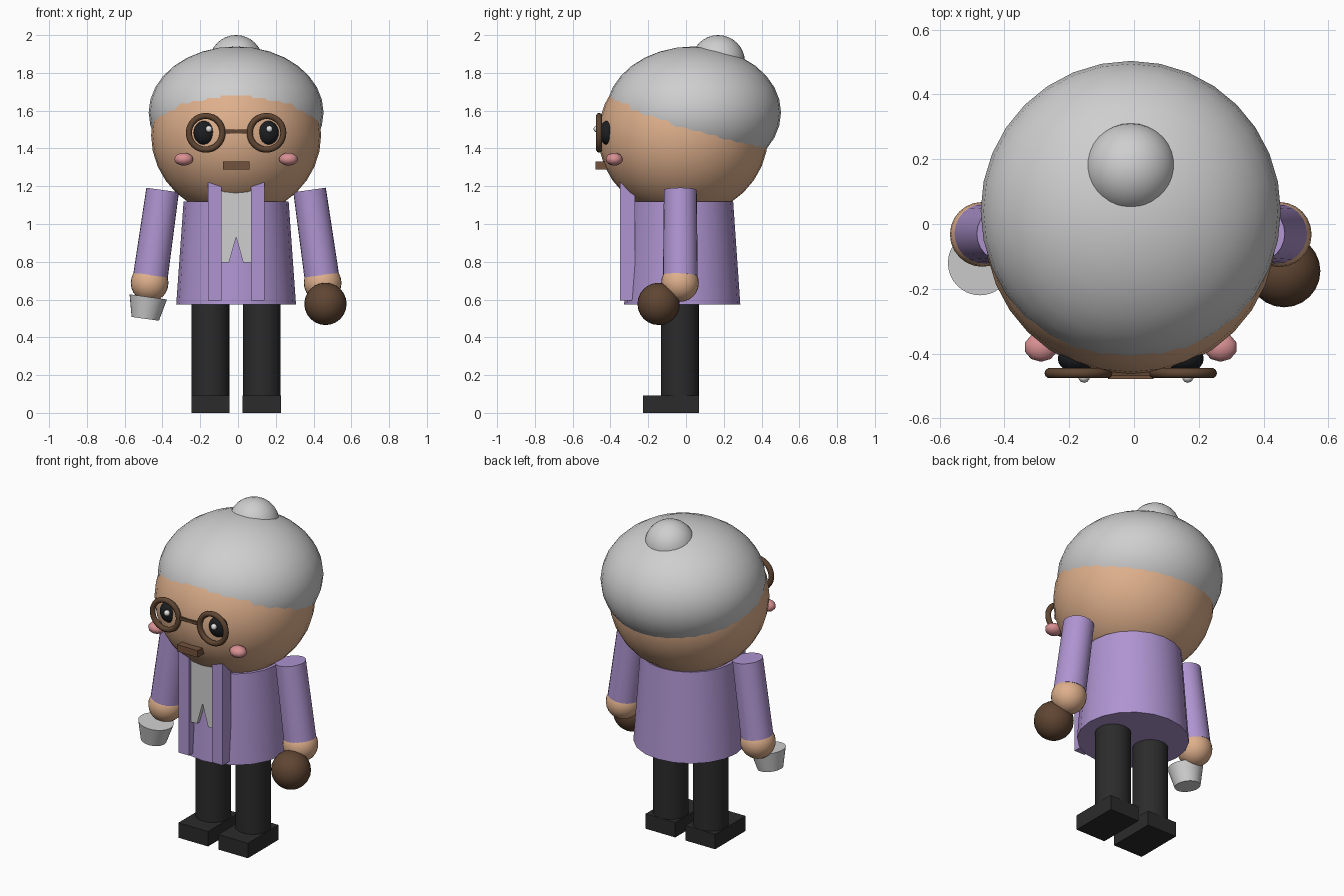
import bpy, bmesh, math
from mathutils import Vector

cube = bpy.data.objects.get("Cube")
if cube:
    bpy.data.objects.remove(cube)

CX = -0.01   # symmetry plane of the figure


def material(name, rgb):
    m = bpy.data.materials.new(name)
    m.use_nodes = True
    m.diffuse_color = (*rgb, 1)
    m.node_tree.nodes["Principled BSDF"].inputs["Base Color"].default_value = (*rgb, 1)
    return m


SKIN = material("skin", (0.73, 0.43, 0.26))
GREY = material("silver grey", (0.62, 0.62, 0.62))
LILAC = material("lilac cloth", (0.43, 0.30, 0.64))
BROWN = material("dark brown", (0.115, 0.060, 0.032))
MOUTH = material("lip brown", (0.17, 0.085, 0.045))
BLACK = material("charcoal", (0.024, 0.024, 0.024))
EYE = material("eye black", (0.012, 0.013, 0.015))
PINK = material("blush pink", (0.69, 0.28, 0.29))
WHITE = material("glint white", (0.85, 0.85, 0.85))


def finish(name, mat, smooth=True):
    ob = bpy.context.object
    ob.name = name
    ob.data.materials.append(mat)
    if smooth:
        bpy.ops.object.shade_smooth_by_angle(angle=math.radians(40))
    return ob


def ball(name, mat, loc, size, segs=32, rings=16):
    bpy.ops.mesh.primitive_uv_sphere_add(segments=segs, ring_count=rings, location=loc)
    bpy.context.object.scale = size
    bpy.ops.object.transform_apply(location=False, rotation=False)
    return finish(name, mat)


def box(name, mat, low, high):
    low, high = Vector(low), Vector(high)
    bpy.ops.mesh.primitive_cube_add(size=1, location=(low + high) / 2)
    bpy.context.object.scale = high - low
    bpy.ops.object.transform_apply(location=False, rotation=False)
    return finish(name, mat, False)


def cone(name, mat, bottom, top, r_bottom, r_top, sides=32):
    bottom, top = Vector(bottom), Vector(top)
    axis = top - bottom
    bpy.ops.mesh.primitive_cone_add(vertices=sides, radius1=r_bottom, radius2=r_top,
                                    depth=axis.length, location=(bottom + top) / 2)
    bpy.context.object.rotation_euler = axis.to_track_quat("Z", "Y").to_euler()
    return finish(name, mat)


# Head, hair cap and bun
ball("head", SKIN, (CX, -0.015, 1.47), (0.45, 0.45, 0.43))
ball("hair", GREY, (CX, 0.04, 1.59), (0.463, 0.463, 0.35))
ball("hair_bun", GREY, (CX, 0.17, 1.858), (0.142, 0.142, 0.142))

# Jacket body
jacket = cone("jacket", LILAC, (CX, -0.02, 0.575), (CX, -0.02, 1.12), 0.317, 0.278, 20)
jacket.scale.y = 0.97

# Shirt front with a notched hem
hem = [(-0.078, 1.2), (-0.078, 0.795), (-0.038, 0.795), (0, 0.93),
       (0.038, 0.795), (0.078, 0.795), (0.078, 1.2)]
bm = bmesh.new()
face = bm.faces.new([bm.verts.new((CX + x, -0.331, z)) for x, z in hem])
solid = bmesh.ops.extrude_face_region(bm, geom=[face])
bmesh.ops.translate(bm, vec=(0, 0.06, 0),
                    verts=[v for v in solid["geom"] if isinstance(v, bmesh.types.BMVert)])
bmesh.ops.recalc_face_normals(bm, faces=bm.faces)
mesh = bpy.data.meshes.new("shirt_front")
bm.to_mesh(mesh)
bm.free()
shirt = bpy.data.objects.new("shirt_front", mesh)
mesh.materials.append(GREY)
bpy.context.collection.objects.link(shirt)

# Paired parts
for side, s in (("right", -1), ("left", 1)):
    def at(x, y, z):
        return (CX + s * x, y, z)

    box(side + "_lapel", LILAC, (CX + s * 0.114 - 0.036, -0.35, 0.595),
        (CX + s * 0.114 + 0.036, -0.27, 1.22))

    # Legs and shoes
    cone(side + "_leg", BLACK, at(0.136, -0.032, 0.05), at(0.136, -0.032, 0.62), 0.1, 0.1)
    box(side + "_shoe", BLACK, (CX + s * 0.136 - 0.101, -0.228, 0),
        (CX + s * 0.136 + 0.101, 0.069, 0.092))

    # Sleeves and hands
    cone(side + "_sleeve", LILAC, at(0.453, -0.03, 0.725), at(0.389, -0.03, 1.18),
         0.092, 0.087, 24)
    ball(side + "_hand", SKIN, at(0.458, -0.032, 0.688), (0.1, 0.1, 0.1), 24, 12)

    # Eyes, glints, cheeks and spectacle rims
    ball(side + "_eye", EYE, at(0.167, -0.415, 1.483), (0.058, 0.045, 0.064), 24, 12)
    ball(side + "_eye_glint", WHITE, (CX + s * 0.16 + 0.016, -0.472, 1.503),
         (0.018, 0.018, 0.018), 10, 6)
    ball(side + "_cheek", PINK, at(0.277, -0.38, 1.343), (0.052, 0.045, 0.034), 10, 8)
    bpy.ops.mesh.primitive_torus_add(location=at(0.161, -0.46, 1.483),
                                     rotation=(math.pi / 2, 0, 0),
                                     major_radius=0.089, minor_radius=0.016,
                                     major_segments=32, minor_segments=10)
    finish(side + "_spectacle_rim", BROWN)

# Spectacle bridge and mouth
box("spectacle_bridge", BROWN, (CX - 0.075, -0.469, 1.48), (CX + 0.075, -0.44, 1.5))
box("mouth", MOUTH, (CX - 0.07, -0.478, 1.288), (CX + 0.07, -0.40, 1.33))

# Held cup and round pouch
cone("cup", GREY, (-0.491, -0.12, 0.498), (-0.475, -0.12, 0.614), 0.073, 0.1)
ball("pouch", BROWN, (0.463, -0.145, 0.577), (0.112, 0.112, 0.112), 24, 12)
